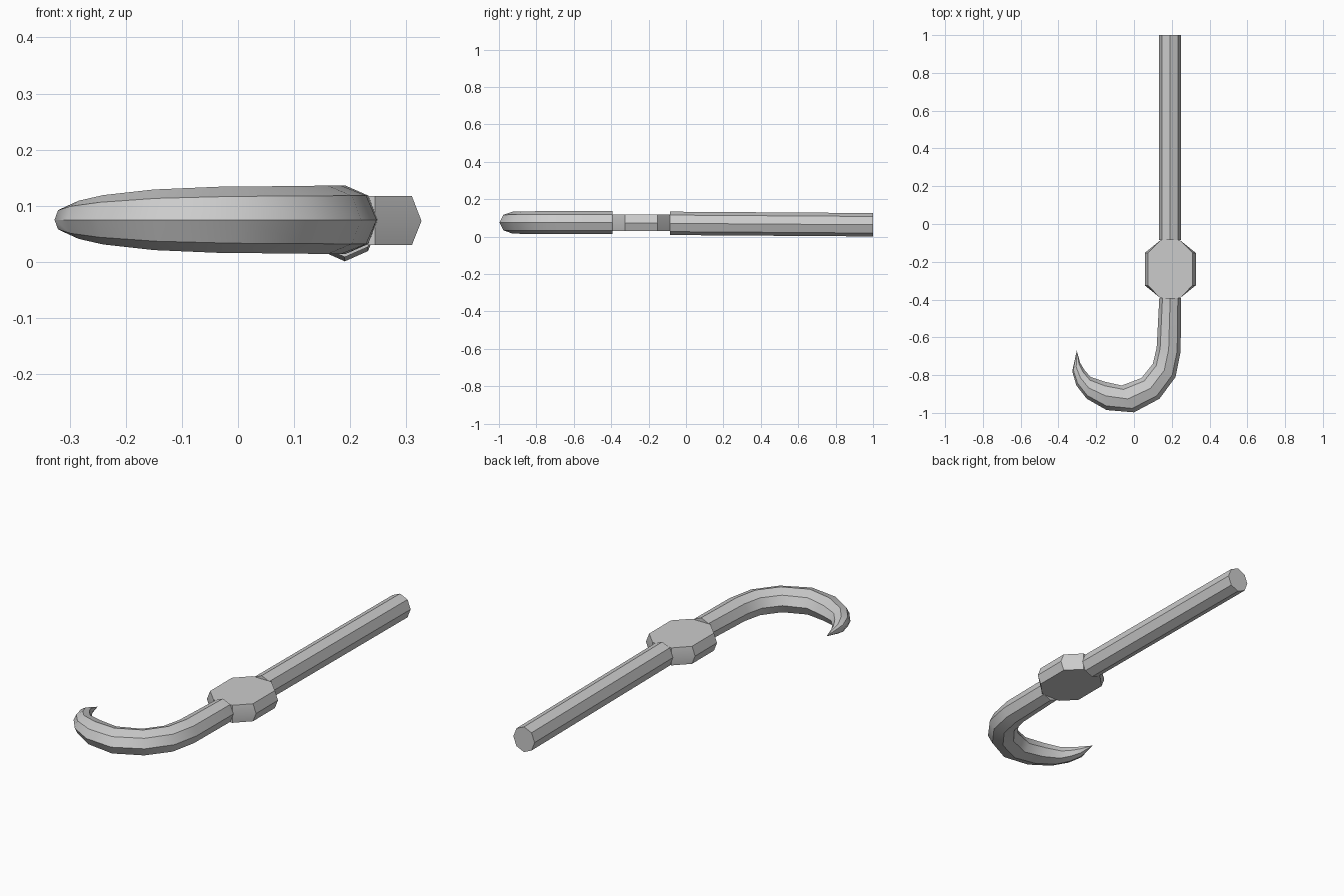
import bpy, bmesh, math
from mathutils import Vector

cube = bpy.data.objects.get("Cube")
if cube:
    bpy.data.objects.remove(cube, do_unlink=True)

steel = bpy.data.materials.new("grey steel")
steel.use_nodes = True
colour = (0.6, 0.6, 0.6, 1)
steel.diffuse_color = colour
steel.node_tree.nodes["Principled BSDF"].inputs["Base Color"].default_value = colour


def loft(name, rings, tip=None):
    """Skin a series of matching rings, closing each end with a cap or a point."""
    bm = bmesh.new()
    loops = [[bm.verts.new(p) for p in ring] for ring in rings]
    n = len(loops[0])
    for a, b in zip(loops, loops[1:]):
        for i in range(n):
            j = (i + 1) % n
            bm.faces.new((a[i], a[j], b[j], b[i]))
    bm.faces.new(loops[0])
    if tip:
        end = bm.verts.new(tip)
        for i in range(n):
            bm.faces.new((loops[-1][i], loops[-1][(i + 1) % n], end))
    else:
        bm.faces.new(loops[-1])
    bmesh.ops.recalc_face_normals(bm, faces=bm.faces)
    mesh = bpy.data.meshes.new(name)
    bm.to_mesh(mesh)
    bm.free()
    mesh.materials.append(steel)
    obj = bpy.data.objects.new(name, mesh)
    bpy.context.collection.objects.link(obj)
    bpy.ops.object.select_all(action="DESELECT")
    obj.select_set(True)
    bpy.context.view_layer.objects.active = obj
    bpy.ops.object.shade_smooth_by_angle(angle=math.radians(32))
    return obj


def section(outer, inner, z, half_height):
    """Octagonal cross-section spanning two points in plan."""
    o, i = Vector((*outer, z)), Vector((*inner, z))
    centre, half = (o + i) / 2, (o - i) / 2
    up = Vector((0, 0, half_height))
    return [centre + half * math.cos(k * math.pi / 4) + up * math.sin(k * math.pi / 4)
            for k in range(8)]


# Straight shaft, dipping slightly toward the back
loft("shaft", [section((0.249, y), (0.132, y), z, 0.0625)
               for y, z in ((-0.086, 0.071), (1.0, 0.0635))])

# Tapered hook: outer plan point, inner plan point, half height
hook_stations = [
    ((0.249, -0.392), (0.134, -0.392), 0.061),
    ((0.247, -0.675), (0.12, -0.655), 0.061),
    ((0.22, -0.81), (0.10, -0.74), 0.061),
    ((0.135, -0.925), (0.04, -0.815), 0.06),
    ((0.0, -0.997), (-0.065, -0.855), 0.059),
    ((-0.145, -0.985), (-0.155, -0.835), 0.054),
    ((-0.25, -0.925), (-0.23, -0.81), 0.044),
    ((-0.305, -0.855), (-0.263, -0.772), 0.034),
    ((-0.327, -0.78), (-0.285, -0.735), 0.024),
]
loft("hook", [section(o, i, 0.075, h) for o, i, h in hook_stations],
     tip=(-0.303, -0.67, 0.07))


# Eight-sided collar block with a ridge around its middle
def collar_ring(z, half_x):
    quarter = [(half_x, 0.086), (0.052, 0.153)]
    plan = (quarter + [(-x, y) for x, y in reversed(quarter)]
            + [(-x, -y) for x, y in quarter] + [(x, -y) for x, y in reversed(quarter)])
    return [Vector((0.192 + x, y - 0.239, z)) for x, y in plan]


loft("collar_block", [collar_ring(0.03, 0.118), collar_ring(0.073, 0.135),
                      collar_ring(0.117, 0.118)])
